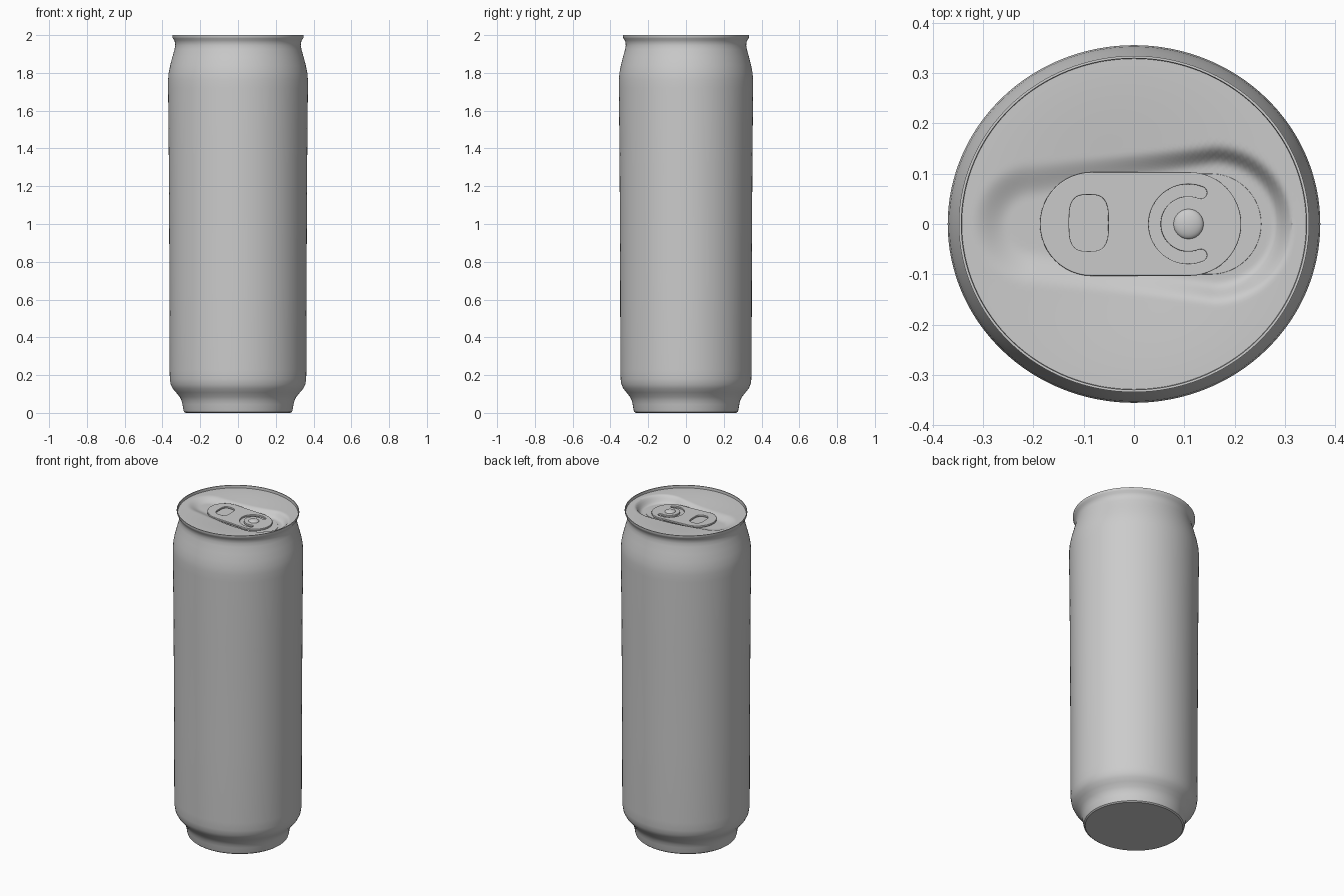
import bpy, bmesh, math

if "Cube" in bpy.data.objects:
    bpy.data.objects.remove(bpy.data.objects["Cube"])

SQUASH = 0.96          # the can is slightly narrower in y
SEG = 128

metal = bpy.data.materials.new("grey metal")
metal.diffuse_color = (0.6, 0.6, 0.6, 1)
metal.use_nodes = True
metal.node_tree.nodes["Principled BSDF"].inputs["Base Color"].default_value = metal.diffuse_color


def finish(ob, angle=35):
    if not ob.data.materials:
        ob.data.materials.append(metal)
    bpy.ops.object.select_all(action='DESELECT')
    ob.select_set(True)
    bpy.context.view_layer.objects.active = ob
    if ob.type == 'CURVE':
        bpy.ops.object.convert(target='MESH')
        ob = bpy.context.object
    bpy.ops.object.shade_smooth_by_angle(angle=math.radians(angle))
    return ob


def rings(name, radii, height, cap=False):
    """Concentric rings; height(i, x, y) gives z. Cap closes the first ring."""
    bm = bmesh.new()
    rows = []
    for i, r in enumerate(radii):
        row = []
        for k in range(SEG):
            a = 2 * math.pi * k / SEG
            x, y = r * math.cos(a), r * math.sin(a) * SQUASH
            row.append(bm.verts.new((x, y, height(i, x, y))))
        rows.append(row)
    for a, b in zip(rows, rows[1:]):
        for k in range(SEG):
            j = (k + 1) % SEG
            bm.faces.new((a[k], a[j], b[j], b[k]))
    if cap:
        bm.faces.new(rows[0][::-1])
    me = bpy.data.meshes.new(name)
    bm.to_mesh(me)
    bm.free()
    ob = bpy.data.objects.new(name, me)
    bpy.context.collection.objects.link(ob)
    return ob


# can body: foot, straight wall, shoulder, neck and rolled lip
profile = [(0.278, 0), (0.286, 0.006), (0.290, 0.02), (0.294, 0.045), (0.299, 0.065),
           (0.309, 0.085), (0.328, 0.108), (0.345, 0.128), (0.356, 0.15), (0.361, 0.18),
           (0.362, 0.23), (0.363, 0.7), (0.366, 1.3), (0.370, 1.72), (0.370, 1.765),
           (0.367, 1.80), (0.359, 1.84), (0.347, 1.885), (0.336, 1.925), (0.332, 1.945),
           (0.333, 1.96), (0.338, 1.973), (0.345, 1.983), (0.348, 1.99), (0.348, 2.0),
           (0.343, 2.0), (0.342, 1.984)]
body = rings("can_body", [p[0] for p in profile], lambda i, x, y: profile[i][1], cap=True)
finish(body)


# lid: shallow bowl with a teardrop-shaped recess under the tab
def smooth(t):
    t = min(1, max(0, t))
    return t * t * (3 - 2 * t)


def floor_z(x):
    return 1.952 - 0.04 * x


def lid_z(i, x, y):
    rho = math.hypot(x, y / SQUASH) / 0.342
    bowl = 1.966 + 0.018 * smooth(rho)
    t = min(1, max(0, (x + 0.2) / 0.36))
    d = math.hypot(x - (-0.2 + 0.36 * t), y) - (0.11 + 0.035 * t)
    soft = 0.04 + 0.03 * (1 - t)
    return bowl + (floor_z(x) - bowl) * smooth((0.012 - d) / soft)


N = 48
lid = rings("lid", [0.0015 + (0.342 - 0.0015) * i / N for i in range(N + 1)], lid_z, cap=True)
finish(lid)


# flat plates cut from outlines (later outlines become holes)
def plate(name, outlines, z, half, bevel):
    cu = bpy.data.curves.new(name, 'CURVE')
    cu.dimensions = '2D'
    cu.fill_mode = 'BOTH'
    cu.extrude = half
    cu.bevel_depth = bevel
    cu.bevel_resolution = 2
    cu.offset = -bevel
    for pts in outlines:
        sp = cu.splines.new('POLY')
        sp.points.add(len(pts) - 1)
        for p, (x, y) in zip(sp.points, pts):
            p.co = (x, y, 0, 1)
        sp.use_cyclic_u = True
    ob = bpy.data.objects.new(name, cu)
    bpy.context.collection.objects.link(ob)
    ob.location.z = z
    ob.rotation_euler.y = 0.04       # follow the sloping floor
    return finish(ob)


def arc(cx, cy, r, a0, a1, n=24):
    return [(cx + r * math.cos(math.radians(a0 + (a1 - a0) * k / n)),
             cy + r * math.sin(math.radians(a0 + (a1 - a0) * k / n))) for k in range(n + 1)]


def stadium(x0, x1, r):
    return arc(x1 - r, 0, r, -90, 90) + arc(x0 + r, 0, r, 90, 270)


def superellipse(cx, cy, a, b, p, n=48):
    out = []
    for k in range(n):
        t = 2 * math.pi * k / n
        c, s = math.cos(t), math.sin(t)
        out.append((cx + a * math.copysign(abs(c) ** (2 / p), c),
                    cy + b * math.copysign(abs(s) ** (2 / p), s)))
    return out


# pouring panel showing beyond the tab nose
plate("pour_panel", [stadium(0.02, 0.253, 0.1)], 1.952, 0.002, 0.001)

# pull tab with finger hole and C-shaped slot around the rivet
RX = 0.108
mid = 0.067
end = arc(RX + mid * math.cos(math.radians(68)), mid * math.sin(math.radians(68)), 0.012, 248, 68 , 8)
slot = arc(RX, 0, 0.079, 68, 292, 40)
tip = arc(RX + mid * math.cos(math.radians(292)), mid * math.sin(math.radians(292)), 0.012, 292, 472, 8)
slot += tip[1:-1] + arc(RX, 0, 0.055, 292, 68, 40)
slot += arc(RX + mid * math.cos(math.radians(68)), mid * math.sin(math.radians(68)),
            0.012, -112, 68, 8)[1:-1]
plate("pull_tab", [stadium(-0.187, 0.213, 0.103),
                   superellipse(-0.09, 0.002, 0.039, 0.056, 3.2), slot],
      1.963, 0.0035, 0.002)

# rivet: low dome
bpy.ops.mesh.primitive_uv_sphere_add(segments=32, ring_count=16, radius=0.03,
                                     location=(RX, 0, 1.963))
rivet = bpy.context.object
rivet.name = "rivet"
rivet.scale.z = 0.4
finish(rivet, 60)
